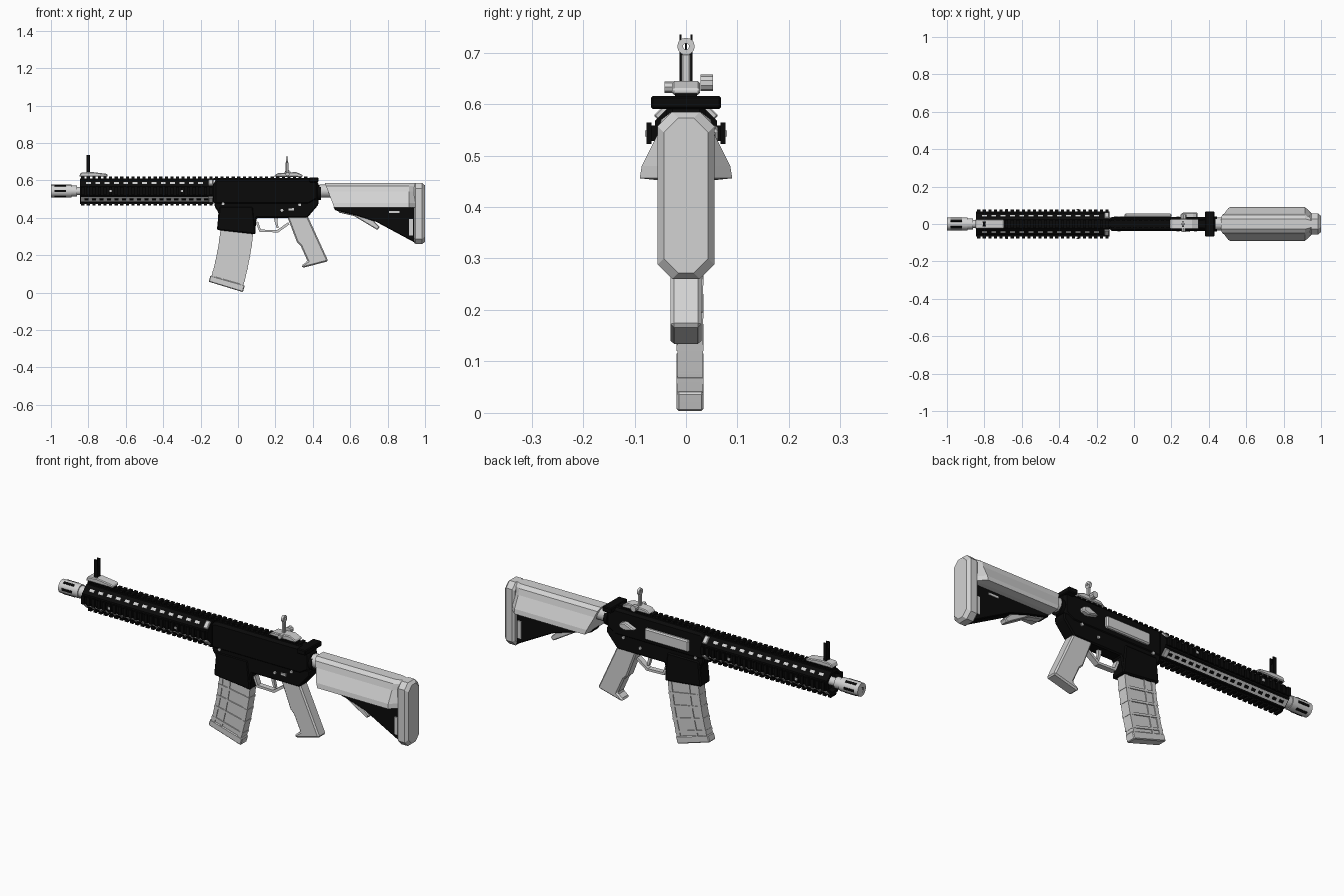
import bpy, bmesh, math
from mathutils import Vector, Matrix

if "Cube" in bpy.data.objects:
    bpy.data.objects.remove(bpy.data.objects["Cube"])


def material(name, c):
    m = bpy.data.materials.new(name)
    m.use_nodes = True
    m.diffuse_color = (c, c, c, 1)
    m.node_tree.nodes["Principled BSDF"].inputs["Base Color"].default_value = (c, c, c, 1)
    return m


BLACK = material("matte black", 0.003)
GREY = material("light grey", 0.65)


def finish(bm, name, mat, bevel=0):
    bmesh.ops.recalc_face_normals(bm, faces=bm.faces)
    me = bpy.data.meshes.new(name)
    bm.to_mesh(me)
    bm.free()
    me.materials.append(mat)
    ob = bpy.data.objects.new(name, me)
    bpy.context.collection.objects.link(ob)
    if bevel:
        mod = ob.modifiers.new("edge", "BEVEL")
        mod.width, mod.segments, mod.limit_method = bevel, 1, "ANGLE"
    return ob


def loft(bm, rings):
    """Join equal rings of points and cap both ends."""
    vs = [[bm.verts.new(p) for p in r] for r in rings]
    n = len(vs[0])
    for a, b in zip(vs, vs[1:]):
        for i in range(n):
            bm.faces.new((a[i], a[(i + 1) % n], b[(i + 1) % n], b[i]))
    bm.faces.new(vs[0])
    bm.faces.new(vs[-1])


def prism(name, pts, y0, y1, mat, bevel=0):
    bm = bmesh.new()
    loft(bm, [[(x, y, z) for x, z in pts] for y in (y0, y1)])
    return finish(bm, name, mat, bevel)


def add_box(bm, centre, size, roll=0):
    mat = Matrix.Translation(centre) @ Matrix.Rotation(roll, 4, "X") @ Matrix.Diagonal((*size, 1))
    bmesh.ops.create_cube(bm, size=1, matrix=mat)


def boxes(name, items, mat, bevel=0):
    bm = bmesh.new()
    for it in items:
        add_box(bm, *it)
    return finish(bm, name, mat, bevel)


def tube(name, centre, radius, length, mat, axis="X", sides=16):
    bm = bmesh.new()
    rot = Matrix.Rotation(math.pi / 2, 4, "Y" if axis == "X" else "X")
    bmesh.ops.create_cone(bm, cap_ends=True, segments=sides, radius1=radius, radius2=radius,
                          depth=length, matrix=Matrix.Translation(centre) @ rot)
    ob = finish(bm, name, mat)
    for p in ob.data.polygons:
        p.use_smooth = len(p.vertices) == 4
    ob.data.set_sharp_from_angle(angle=math.radians(35))
    return ob


# Barrel and slotted muzzle
AX = 0.543
tube("barrel", (-0.85, 0, AX), 0.021, 0.2, GREY)
tube("muzzle_device", (-0.945, 0, AX), 0.034, 0.11, GREY)
tube("muzzle_collar", (-0.875, 0, AX), 0.029, 0.03, GREY)
tube("muzzle_bore", (-0.998, 0, AX), 0.015, 0.004, BLACK)
slots = []
for k in range(6):
    a = k * math.pi / 3 + math.pi / 6
    slots.append(((-0.95, -math.sin(a) * 0.033, AX + math.cos(a) * 0.033), (0.06, 0.012, 0.005), a))
boxes("muzzle_slots", slots, BLACK)

# Octagonal handguard with four toothed rails
HX0, HX1 = -0.845, -0.13
R = 0.06


def octagon(x, r):
    return [(x, r * math.cos(a), AX + r * math.sin(a))
            for a in (math.pi / 8 + k * math.pi / 4 for k in range(8))]


bm = bmesh.new()
loft(bm, [octagon(x, r / math.cos(math.pi / 8)) for x, r in
          ((HX0 + 0.03, 0.045), (HX0, 0.047), (HX0, R), (HX1, R))])
finish(bm, "handguard", BLACK)


def around(x, r, k, size, lift=0):
    """Box on side k of the handguard; size is length, width, height."""
    a = k * math.pi / 4
    return ((x, -math.sin(a) * (r + lift), AX + math.cos(a) * (r + lift)), size, a)


MID, LEN = (HX0 + HX1) / 2, HX1 - HX0
rails, teeth, holes = [], [], []
for k in (0, 2, 4, 6):
    rails.append(around(MID, 0.062, k, (LEN, 0.03, 0.012)))
    for i in range(24):
        teeth.append(around(HX0 + 0.015 + i * 0.0298, 0.072, k, (0.017, 0.042, 0.01)))
boxes("handguard_rails", rails, BLACK)
boxes("handguard_rail_teeth", teeth, BLACK)
for k in (1, 7):
    for i in range(13):
        holes.append(around(-0.8 + i * 0.05, R, k, (0.026, 0.014, 0.004)))
boxes("upper_vent_holes", holes, GREY)
panels, vents = [], []
for k in (3, 5):
    panels.append(around(MID, R, k, (LEN - 0.01, 0.034, 0.006)))
    for i in range(17):
        vents.append(around(-0.81 + i * 0.04, R + 0.002, k, (0.022, 0.014, 0.006)))
boxes("lower_vent_panels", panels, GREY)
boxes("lower_vent_holes", vents, BLACK)
boxes("handguard_brackets", [around(-0.145, 0.062, k, (0.025, 0.04, 0.014)) for k in (1, 3, 5, 7)], GREY, 0.003)
boxes("handguard_screws", [((x, s * 0.078, z), (0.014, 0.004, 0.012))
                           for x, z in ((-0.68, 0.543), (-0.3, 0.543)) for s in (-1, 1)], GREY)

# Upper and lower receiver
prism("upper_receiver", [(-0.13, 0.47), (-0.13, 0.595), (-0.11, 0.608), (0.42, 0.608), (0.43, 0.58),
                         (0.43, 0.5), (0.38, 0.47)], -0.038, 0.038, BLACK, 0.012)
boxes("receiver_rail", [((0.13, 0, 0.608), (0.52, 0.03, 0.012))], BLACK)
boxes("receiver_rail_teeth", [((-0.115 + i * 0.0298, 0, 0.615), (0.017, 0.042, 0.012)) for i in range(17)], BLACK)
prism("lower_receiver", [(-0.125, 0.5), (0.43, 0.5), (0.43, 0.47), (0.37, 0.40), (0.1, 0.4), (0.09, 0.315),
                         (-0.11, 0.335), (-0.105, 0.43), (-0.125, 0.46)], -0.034, 0.034, BLACK, 0.006)
prism("magazine_well", [(-0.1, 0.46), (0.08, 0.46), (0.095, 0.312), (-0.113, 0.335)], -0.038, 0.04, BLACK, 0.006)
boxes("ejection_cover", [((0.075, 0.045, 0.53), (0.25, 0.02, 0.06))], GREY, 0.006)
prism("forward_assist", [(0.25, 0.535), (0.31, 0.56), (0.34, 0.55), (0.34, 0.53), (0.31, 0.52)], 0.03, 0.062, GREY, 0.005)
boxes("charging_handle", [((0.405, 0, 0.603), (0.05, 0.136, 0.026)), ((0.375, 0, 0.603), (0.06, 0.05, 0.02))], BLACK, 0.004)
for i, (x, z) in enumerate(((-0.08, 0.475), (0.235, 0.44), (0.33, 0.47))):
    tube("receiver_pin_%d" % (i + 1), (x, 0, z), 0.008, 0.082, GREY, "Y", 8)
prism("selector_lever", [(0.27, 0.45), (0.3, 0.452), (0.3, 0.438), (0.27, 0.44)], -0.042, -0.03, GREY)
tube("receiver_end_ring", (0.435, 0, 0.535), 0.04, 0.018, BLACK)
tube("buffer_tube", (0.56, 0, 0.543), 0.035, 0.25, GREY)

# Trigger and its guard
guard = [(0.095, 0.375), (0.115, 0.325), (0.215, 0.322), (0.275, 0.365)]
inner = [(0.268, 0.376), (0.208, 0.334), (0.122, 0.337), (0.107, 0.38)]
prism("trigger_guard", guard + inner, -0.014, 0.014, GREY)
prism("trigger", [(0.19, 0.41), (0.215, 0.41), (0.21, 0.38), (0.218, 0.345), (0.206, 0.347), (0.196, 0.38)],
      -0.008, 0.008, GREY)

# Pistol grip
prism("pistol_grip", [(0.26, 0.415), (0.37, 0.415), (0.483, 0.168), (0.345, 0.132), (0.34, 0.145),
                      (0.372, 0.168), (0.335, 0.25), (0.315, 0.27)], -0.03, 0.03, GREY, 0.009)

# Curved magazine with raised ribs
TL, TR = Vector((-0.09, 0.38)), Vector((0.085, 0.36))
BL, BR = Vector((-0.145, 0.075)), Vector((0.025, 0.025))


def mag(u, v):
    p = TL.lerp(TR, u).lerp(BL.lerp(BR, u), v)
    return (p.x + 0.035 * v * (1 - v), p.y)


def mag_patch(name, u0, u1, v0, v1, half, bevel=0):
    vs = [v0 + (v1 - v0) * i / 6 for i in range(7)]
    pts = [mag(u0, v) for v in vs] + [mag(u1, v) for v in reversed(vs)]
    return prism(name, pts, 0.008 - half, 0.008 + half, GREY, bevel)


mag_patch("magazine_body", 0, 1, 0, 1, 0.021)
for i, (u0, u1) in enumerate(((0, 0.12), (0.3, 0.36), (0.88, 1))):
    mag_patch("magazine_spine_%d" % (i + 1), u0, u1, 0.1, 1, 0.025)
for i in range(4):
    v = 0.3 + i * 0.19
    mag_patch("magazine_rib_%d" % (i + 1), -0.01, 1.01, v, v + 0.035, 0.026)
mag_patch("magazine_floor_plate", -0.04, 1.04, 0.95, 1.06, 0.026, 0.004)

# Stock with flared cheek sides, raked at the front
half = [(0.028, 0.585), (0.048, 0.57), (0.056, 0.54), (0.086, 0.48), (0.09, 0.456), (0.055, 0.452)]
section = half + [(-y, z) for y, z in reversed(half)]
bm = bmesh.new()
loft(bm, [[(0.465 + (0.585 - z) * 0.38, y, z) for y, z in section],
          [(0.915, y, z) for y, z in section],
          [(0.95, y * 0.62, z) for y, z in section]])
finish(bm, "stock_body", GREY)
prism("stock_strut", [(0.51, 0.46), (0.95, 0.46), (0.95, 0.265), (0.74, 0.378), (0.64, 0.41), (0.52, 0.44)],
      -0.03, 0.03, BLACK, 0.004)
prism("stock_release_lever", [(0.52, 0.455), (0.54, 0.428), (0.62, 0.41), (0.745, 0.335), (0.758, 0.352),
                              (0.68, 0.43), (0.66, 0.455)], -0.02, 0.02, GREY, 0.004)
boxes("stock_sling_slot", [((0.835, s * 0.031, 0.432), (0.055, 0.004, 0.01)) for s in (-1, 1)], GREY)
boxes("stock_sling_cup", [((0.925, s * 0.031, 0.35), (0.02, 0.006, 0.09)) for s in (-1, 1)], GREY)


def pad_ring(x, inset):
    y, lo, hi, c = 0.055 - inset, 0.26 + inset, 0.585 - inset, 0.028
    return [(x, -y, lo + c), (x, -y + c, lo), (x, y - c, lo), (x, y, lo + c),
            (x, y, hi - c), (x, y - c, hi), (x, -y + c, hi), (x, -y, hi - c)]


bm = bmesh.new()
loft(bm, [pad_ring(0.94, 0.008), pad_ring(0.95, 0), pad_ring(0.985, 0), pad_ring(1.0, 0.012)])
finish(bm, "butt_pad", GREY)

# Front sight
prism("front_sight_base", [(-0.85, 0.62), (-0.84, 0.642), (-0.78, 0.645), (-0.7, 0.635), (-0.695, 0.62)],
      -0.025, 0.025, GREY, 0.004)
boxes("front_sight_ears", [((-0.8, s * 0.011, 0.687), (0.018, 0.004, 0.096)) for s in (-1, 1)], BLACK)
boxes("front_sight_post", [((-0.8, 0, 0.67), (0.014, 0.018, 0.06)), ((-0.8, 0, 0.71), (0.005, 0.004, 0.03))], BLACK)

# Rear sight
prism("rear_sight_base", [(0.19, 0.62), (0.21, 0.638), (0.31, 0.645), (0.345, 0.63), (0.345, 0.618)],
      -0.027, 0.027, GREY, 0.004)
tube("rear_sight_knob", (0.265, 0.04, 0.641), 0.016, 0.024, GREY, "Y", 10)
tube("rear_sight_clamp", (0.265, -0.032, 0.633), 0.011, 0.02, GREY, "Y", 8)
boxes("rear_sight_stem", [((0.262, 0, 0.668), (0.014, 0.018, 0.06))], GREY, 0.003)
bm = bmesh.new()
N = 12
ring = [[(0.262 + dx, r * math.cos(t * math.tau / N), 0.712 + r * math.sin(t * math.tau / N)) for t in range(N)]
        for dx, r in ((-0.006, 0.006), (-0.006, 0.017), (0.006, 0.017), (0.006, 0.006), (-0.006, 0.006))]
loft(bm, ring)
caps = [f for f in bm.faces if len(f.verts) == N]
bmesh.ops.delete(bm, geom=caps, context="FACES_ONLY")
bmesh.ops.remove_doubles(bm, verts=bm.verts, dist=0.0001)
finish(bm, "rear_sight_aperture", GREY)
